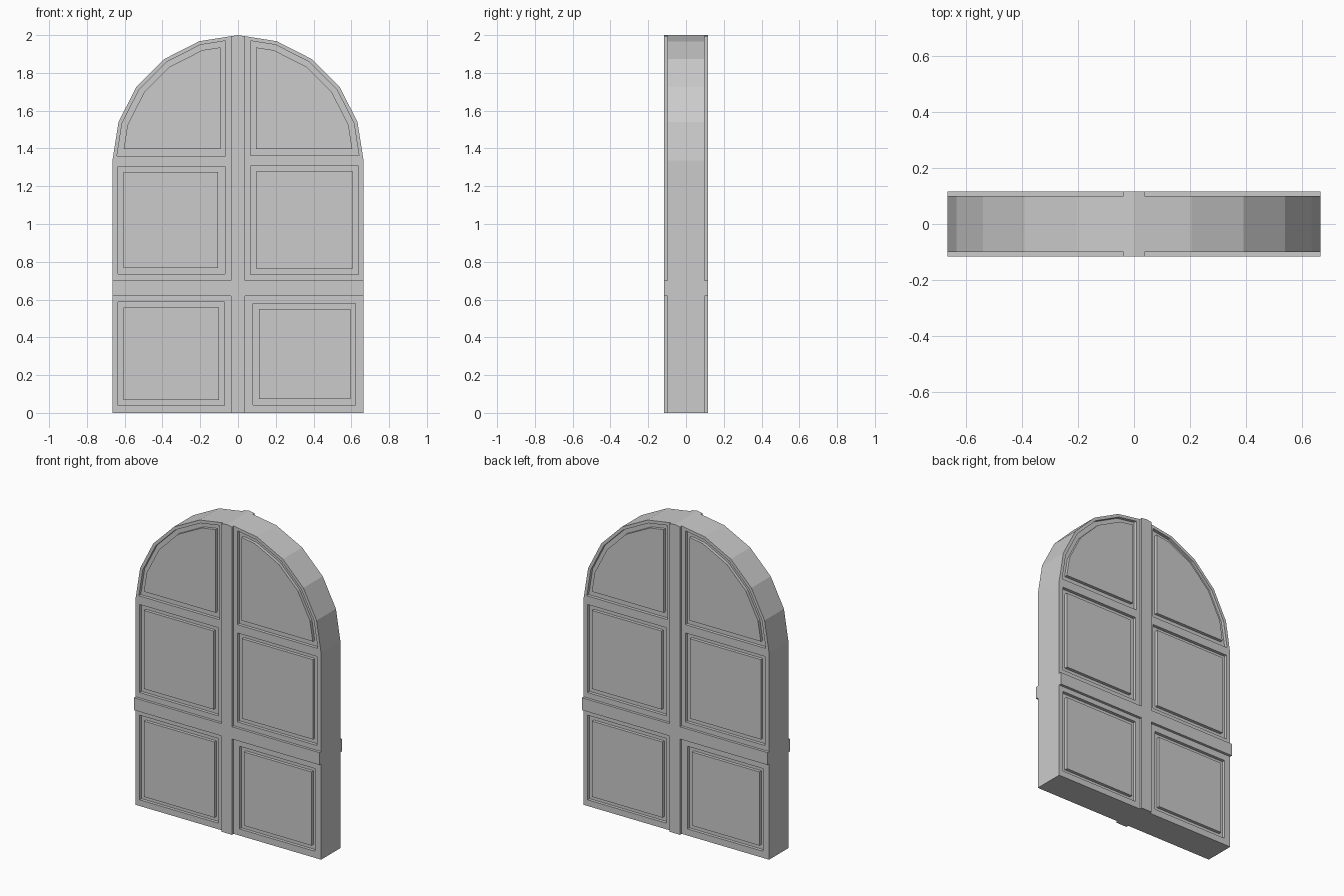
import bpy, bmesh, math

if "Cube" in bpy.data.objects:
    bpy.data.objects.remove(bpy.data.objects["Cube"])

R, SPRING = 0.665, 1.335      # arch radius and spring line
SLAB, RIB, DEPTH = 0.099, 0.116, 0.02


def arch_z(x, r):
    """Height of the ten-sided arch of radius r at x."""
    pts = [(r * math.cos(math.radians(a)), SPRING + r * math.sin(math.radians(a)))
           for a in range(0, 91, 18)]
    for (x0, z0), (x1, z1) in zip(pts, pts[1:]):
        if x1 - 1e-6 <= abs(x) <= x0 + 1e-6:
            t = (x0 - abs(x)) / (x0 - x1)
            return z0 + t * (z1 - z0)
    return SPRING


def arch_panel(side, x_in, z_bot, r):
    """Quarter-arch outline with its straight edges at x_in and z_bot."""
    c, s = math.cos(math.radians(18)), math.sin(math.radians(18))
    x_out = r - (z_bot - SPRING) * (1 - c) / s
    pts = [(x_in, z_bot), (x_out, z_bot)]
    pts += [(r * math.cos(math.radians(a)), SPRING + r * math.sin(math.radians(a)))
            for a in (18, 36, 54, 72)]
    pts.append((x_in, arch_z(x_in, r)))
    return [(side * x, z) for x, z in pts]


def rect(x0, x1, z0, z1):
    return [(x0, z0), (x1, z0), (x1, z1), (x0, z1)]


def prisms(name, parts):
    """One object made of (outline, y0, y1) extrusions along y."""
    bm = bmesh.new()
    for outline, y0, y1 in parts:
        a = [bm.verts.new((x, y0, z)) for x, z in outline]
        b = [bm.verts.new((x, y1, z)) for x, z in outline]
        bm.faces.new(a)
        bm.faces.new(b[::-1])
        n = len(a)
        for i in range(n):
            j = (i + 1) % n
            bm.faces.new((a[j], a[i], b[i], b[j]))
    bmesh.ops.recalc_face_normals(bm, faces=bm.faces[:])
    me = bpy.data.meshes.new(name)
    bm.to_mesh(me)
    bm.free()
    ob = bpy.data.objects.new(name, me)
    bpy.context.collection.objects.link(ob)
    return ob


def both_sides(outlines, y0, y1):
    """Front extrusions plus the same turned half round for the back."""
    front = [(o, y0, y1) for o in outlines]
    back = [([(-x, z) for x, z in o], -y0, -y1) for o in outlines]
    return front + back


# Arched door slab
outline = [(-R, 0), (R, 0)] + [
    (R * math.cos(math.radians(a)), SPRING + R * math.sin(math.radians(a)))
    for a in range(0, 181, 18)]
door = prisms("door_slab", [(outline, -SLAB, SLAB)])

# Panel outlines: groove outer edge and raised field
outer = [rect(-0.635, -0.072, 0.04, 0.588), rect(0.08, 0.622, 0.043, 0.578),
         rect(-0.635, -0.07, 0.735, 1.305), rect(0.065, 0.637, 0.732, 1.308),
         arch_panel(-1, 0.065, 1.36, 0.645), arch_panel(1, 0.065, 1.362, 0.645)]
inner = [rect(-0.605, -0.1, 0.068, 0.558), rect(0.112, 0.595, 0.073, 0.55),
         rect(-0.605, -0.105, 0.767, 1.275), rect(0.098, 0.605, 0.763, 1.28),
         arch_panel(-1, 0.092, 1.397, 0.615), arch_panel(1, 0.095, 1.397, 0.615)]

# Recess the panels on both faces
cutter = prisms("panel_cutter", both_sides(outer, -SLAB - 0.05, -SLAB + DEPTH))
cutter.hide_render = True
mod = door.modifiers.new("recess", 'BOOLEAN')
mod.operation = 'DIFFERENCE'
mod.solver = 'EXACT'
mod.object = cutter
bpy.context.view_layer.objects.active = door
bpy.ops.object.modifier_apply(modifier=mod.name)
bpy.data.objects.remove(cutter)

# Panel fields, flush with the slab and separated by the grooves
prisms("panel_fields", both_sides(inner, -SLAB, -SLAB + DEPTH))

# Raised vertical and horizontal bars
w = 0.038
stile = [(-w, 0), (w, 0), (w, arch_z(w, R)), (0, SPRING + R), (-w, arch_z(w, R))]
prisms("centre_bar", both_sides([stile], -RIB, -SLAB))
prisms("cross_bar", both_sides([rect(-R, -w, 0.62, 0.7), rect(w, R, 0.62, 0.7)], -RIB, -SLAB))
